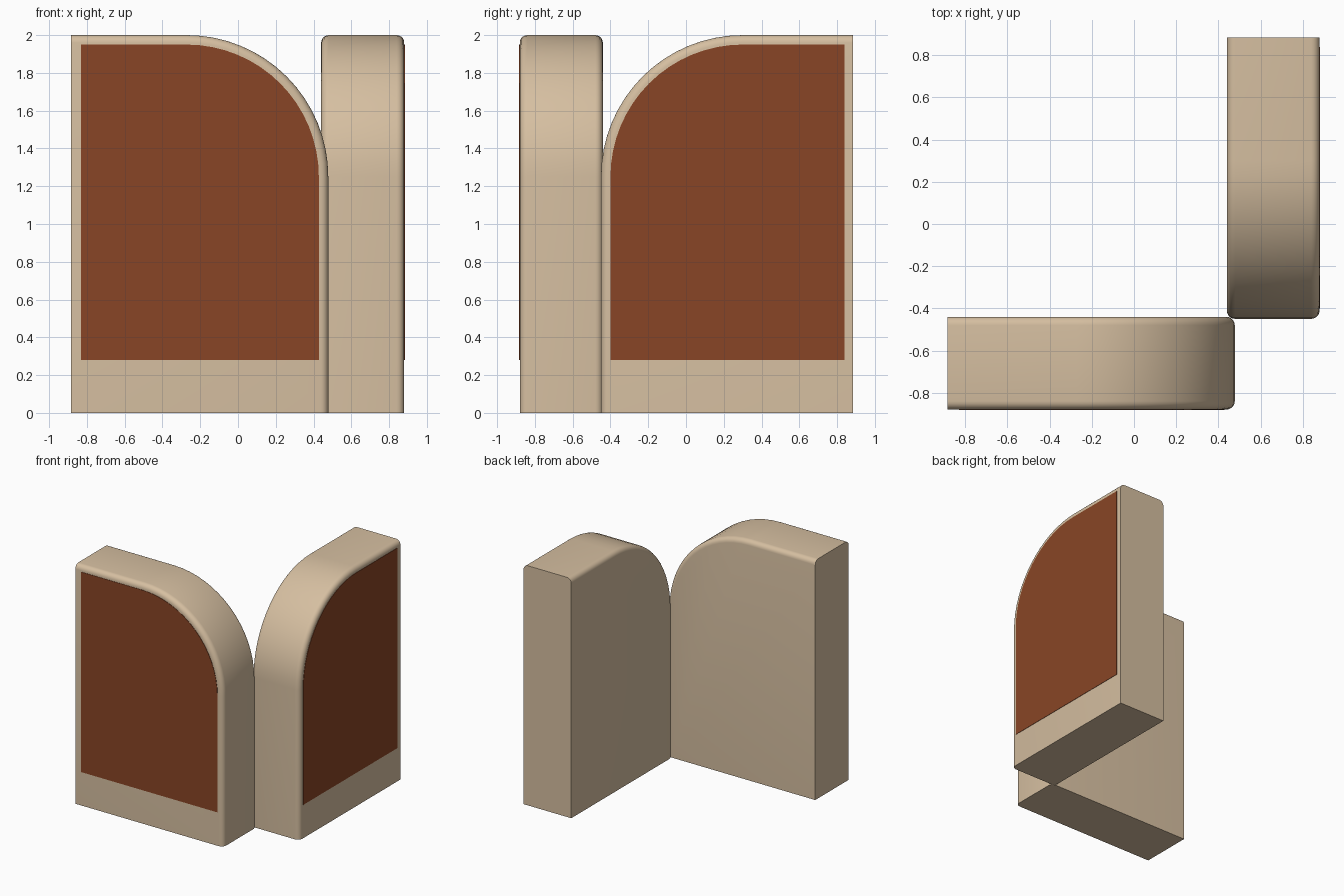
import bpy, bmesh, math

if "Cube" in bpy.data.objects:
    bpy.data.objects.remove(bpy.data.objects["Cube"])


def material(name, rgb):
    m = bpy.data.materials.new(name)
    m.diffuse_color = (*rgb, 1)
    m.use_nodes = True
    m.node_tree.nodes["Principled BSDF"].inputs["Base Color"].default_value = m.diffuse_color
    return m


CREAM = material("cream shell", (0.67, 0.52, 0.355))
BROWN = material("brown cushion", (0.25, 0.06, 0.019))
FILLET, RADIUS, CENTRE_Z, STEPS = 0.04, 0.75, 1.25, 16


def outline(left, right, bottom, radius, centre_u):
    """Upright slab with one large rounded top corner, as (u, z) points."""
    pts = [(left, bottom), (centre_u + radius, bottom)]
    for i in range(STEPS + 1):
        a = math.pi / 2 * i / STEPS
        pts.append((centre_u + radius * math.cos(a), CENTRE_Z + radius * math.sin(a)))
    pts.append((left, CENTRE_Z + radius))
    return pts


def loft(name, rings, place, mat):
    """Join rings given as (depth, outline) and cap both ends."""
    bm = bmesh.new()
    loops = [[bm.verts.new(place(u, d, z)) for u, z in pts] for d, pts in rings]
    for a, b in zip(loops, loops[1:]):
        n = len(a)
        for i in range(n):
            j = (i + 1) % n
            bm.faces.new((a[i], a[j], b[j], b[i]))
    bm.faces.new(loops[0])
    bm.faces.new(loops[-1])
    bmesh.ops.recalc_face_normals(bm, faces=bm.faces)
    me = bpy.data.meshes.new(name)
    bm.to_mesh(me)
    bm.free()
    me.materials.append(mat)
    ob = bpy.data.objects.new(name, me)
    bpy.context.collection.objects.link(ob)
    bpy.ops.object.select_all(action='DESELECT')
    ob.select_set(True)
    bpy.context.view_layer.objects.active = ob
    bpy.ops.object.shade_smooth_by_angle(angle=math.radians(35))


def panel(name, left, right, paint_left, thick, place):
    centre_u = right - RADIUS
    # Shell: front fillet, straight sides, back fillet
    rings = []
    for i in range(6):
        a = math.pi / 2 * i / 5
        rings.append((FILLET * (1 - math.sin(a)), FILLET * (1 - math.cos(a))))
    rings = rings[::-1]
    rings += [(thick - d, ins) for d, ins in reversed(rings)]
    loft(name + "_shell",
         [(d, outline(left, right, 0, RADIUS - ins, centre_u)) for d, ins in rings],
         place, CREAM)
    # Thin coloured plate on the front
    face = outline(paint_left, right, 0.28, RADIUS - 0.05, centre_u)
    loft(name + "_cushion", [(-0.003, face), (0.002, face)], place, BROWN)


# Left panel faces the front, right panel faces +x
panel("left_panel", -0.885, 0.478, -0.83, 0.44, lambda u, d, z: (u, -0.88 + d, z))
panel("right_panel", -0.885, 0.45, -0.84, 0.44, lambda u, d, z: (0.88 - d, -u, z))
